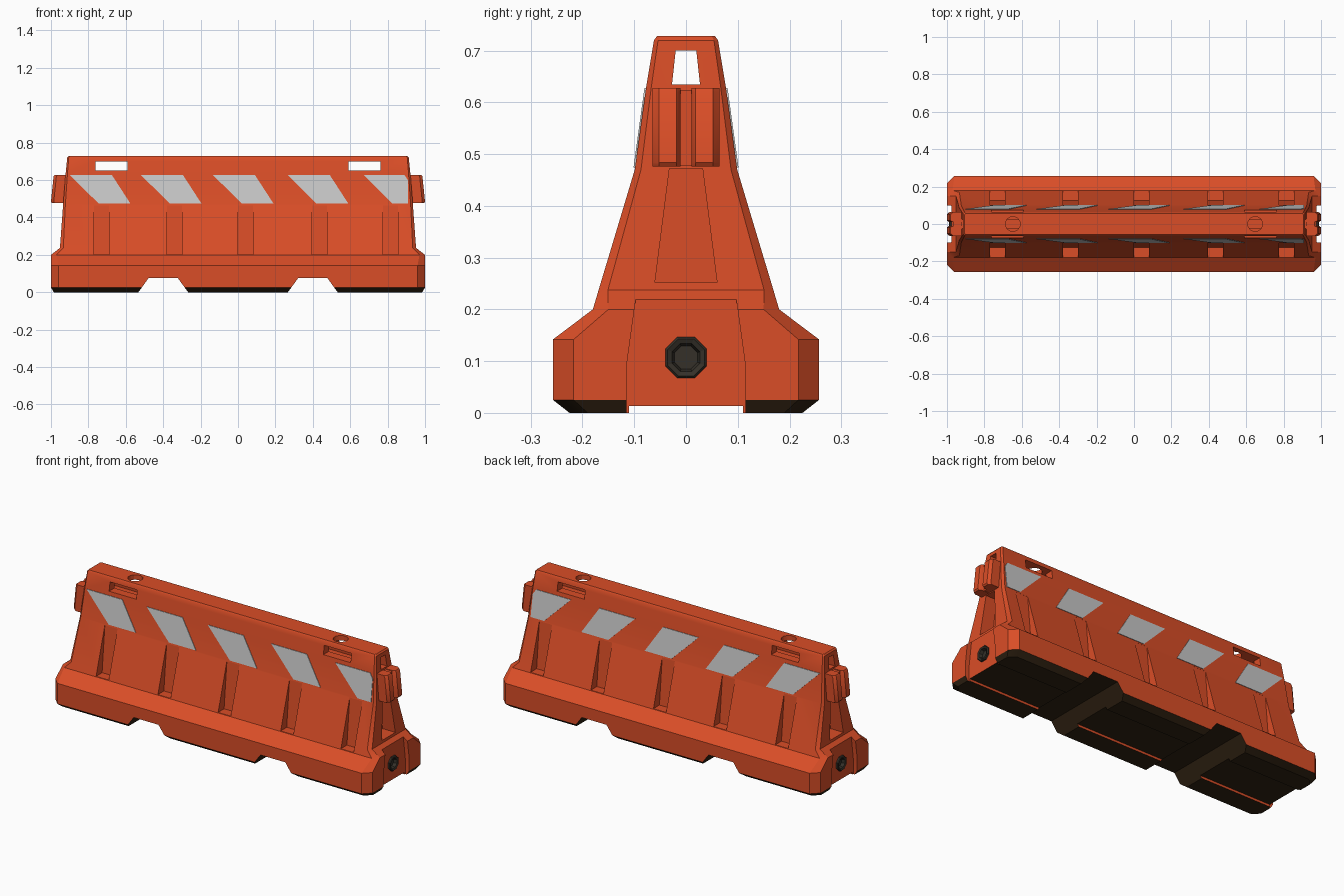
import bpy, bmesh, math
from mathutils import Vector

if "Cube" in bpy.data.objects:
    bpy.data.objects.remove(bpy.data.objects["Cube"])


def material(name, rgb):
    m = bpy.data.materials.new(name)
    m.diffuse_color = (*rgb, 1)
    m.use_nodes = True
    m.node_tree.nodes["Principled BSDF"].inputs["Base Color"].default_value = m.diffuse_color
    return m


ORANGE = material("orange plastic", (0.70, 0.075, 0.02))
WHITE = material("reflective white", (0.58, 0.58, 0.58))
UNDER = material("dark underside", (0.03, 0.016, 0.006))
DARK = material("dark plug", (0.035, 0.03, 0.022))


def finish(bm, name, mats):
    bmesh.ops.recalc_face_normals(bm, faces=bm.faces)
    me = bpy.data.meshes.new(name)
    bm.to_mesh(me)
    bm.free()
    for m in mats:
        me.materials.append(m)
    ob = bpy.data.objects.new(name, me)
    bpy.context.collection.objects.link(ob)
    return ob


def loft(name, rings, mats):
    """Skin closed rings of points and cap both ends."""
    bm = bmesh.new()
    vs = [[bm.verts.new(p) for p in r] for r in rings]
    n = len(vs[0])
    for a, b in zip(vs, vs[1:]):
        for i in range(n):
            j = (i + 1) % n
            bm.faces.new((a[i], a[j], b[j], b[i]))
    bm.faces.new(vs[0])
    bm.faces.new(vs[-1])
    return finish(bm, name, mats)


def prism(name, pts, axis, a, b, mats=()):
    """Extrude a 2D outline along an axis from a to b."""
    put = {"x": lambda p, t: (t, p[0], p[1]),
           "y": lambda p, t: (p[0], t, p[1]),
           "z": lambda p, t: (p[0], p[1], t)}[axis]
    return loft(name, [[put(p, t) for p in pts] for t in (a, b)], mats)


def circle(cx, cy, r, n):
    return [(cx + r * math.cos(math.tau * (i + .5) / n),
             cy + r * math.sin(math.tau * (i + .5) / n)) for i in range(n)]


def cut(ob, cutter):
    m = ob.modifiers.new("cut", "BOOLEAN")
    m.operation, m.solver, m.object = "DIFFERENCE", "EXACT", cutter
    bpy.context.view_layer.objects.active = ob
    bpy.ops.object.modifier_apply(modifier=m.name)
    bpy.data.objects.remove(cutter)


def smooth(ob, angle=30):
    bpy.ops.object.select_all(action="DESELECT")
    ob.select_set(True)
    bpy.context.view_layer.objects.active = ob
    bpy.ops.object.shade_smooth_by_angle(angle=math.radians(angle))


# Barrier body: stacked chamfered rectangles (z, half length, half width, chamfer)
sections = [(0, .985, .225, .035), (.025, 1, .257, .04), (.142, 1, .257, .04),
            (.20, 1, .18, .03), (.237, .952, .169, .018), (.47, .935, .099, .012),
            (.63, .922, .077, .01), (.72, .913, .062, .008), (.728, .906, .056, .006)]
rings = []
for z, x, y, c in sections:
    q = [(x, y - c), (x - c, y)]
    rings.append([(px, py, z) for px, py in
                  q + [(-a, b) for a, b in q[::-1]] + [(-a, -b) for a, b in q]
                  + [(a, -b) for a, b in q[::-1]]])
body = loft("barrier_body", rings, [ORANGE, UNDER])

# Shallow lengthwise groove under the base
cut(body, prism("cutter", [(-.11, -.1), (.11, -.1), (.11, .013), (-.11, .013)], "x", -1.2, 1.2))
# Tunnel through the top rail
cut(body, prism("cutter", [(-.027, .635), (.027, .635), (.02, .70), (-.02, .70)], "x", -1.2, 1.2))

for s in (-1, 1):
    # Fork channel under the base
    cut(body, prism("cutter", [(s * .215, -.07), (s * .583, -.07), (s * .478, .076),
                               (s * .322, .076)], "y", -.5, .5))
    # Hand slot and filler hole in the top rail
    cut(body, prism("cutter", [(s * .59, .65), (s * .762, .65), (s * .762, .70),
                               (s * .59, .70)], "y", -.5, .5))
    cut(body, prism("cutter", circle(s * .648, 0, .04, 12), "z", .67, .9))
    # Recessed centre of the base end
    cut(body, prism("cutter", [(-.115, -.1), (.115, -.1), (.115, .09), (.095, .235),
                               (-.095, .235), (-.115, .09)], "x", s * .975, s * 1.2))
    # Tapered pocket below the hinge
    cut(body, prism("cutter", [(-.06, .252), (.06, .252), (.032, .472), (-.032, .472)],
                    "x", s * .87, s * 1.2))
    # Drain opening
    cut(body, prism("cutter", circle(0, .107, .04, 8), "x", s * .94, s * 1.2))
    # Wedge-shaped vertical grooves in the long sides
    for x in (-.77, -.38, 0, .395, .775):
        cut(body, prism("cutter", [(s * .1, .465), (s * .125, .203), (s * .4, .203),
                                   (s * .4, .465)], "x", x, x + .08))

# Everything on the underside is dark
for p in body.data.polygons:
    p.material_index = 1 if p.normal.z < -.5 and p.center.z < .1 else 0
smooth(body)

for s, end in ((-1, "left"), (1, "right")):
    # Hinge: two rounded lobes with a core between them
    for t, side in ((-1, "front"), (1, "back")):
        outline = [(.90, .011), (.99, .011), (1.0, .018), (1.0, .052), (.985, .065), (.90, .065)]
        lobe = loft(f"hinge_lobe_{end}_{side}",
                    [[(s * (x - dx), t * y, z) for x, y in outline]
                     for z, dx in ((.476, .006), (.484, 0), (.62, .014), (.628, .02))], [ORANGE])
        smooth(lobe, 40)
    prism(f"hinge_core_{end}", [(-.015, .478), (.015, .478), (.015, .624), (-.015, .624)],
          "x", s * .9, s * .965, [ORANGE])
    # Drain plug: raised collar with a sunken centre
    rings = [[(s * x, y, z) for y, z in circle(0, .107, r, 8)]
             for x, r in ((.945, .043), (.984, .043), (.988, .039), (.984, .029), (.965, .024))]
    loft(f"drain_plug_{end}", rings, [DARK])


# Reflective stripes: thin plates following the upper slope, on both long sides
def slope_y(z):
    return .099 - (z - .47) * .1375


stripes = [[(x, .628), (x + .225, .628), (x + .325, .474), (x + .155, .474)]
           for x in (-.90, -.52, -.135, .265)]
stripes.append([(.67, .628), (.89, .628), (.908, .60), (.91, .474), (.825, .474)])
for s, side in ((-1, "front"), (1, "back")):
    for i, pts in enumerate(stripes):
        loft(f"stripe_{side}_{i + 1}",
             [[(x, s * (slope_y(z) + d), z) for x, z in pts] for d in (-.004, .003)], [WHITE])
